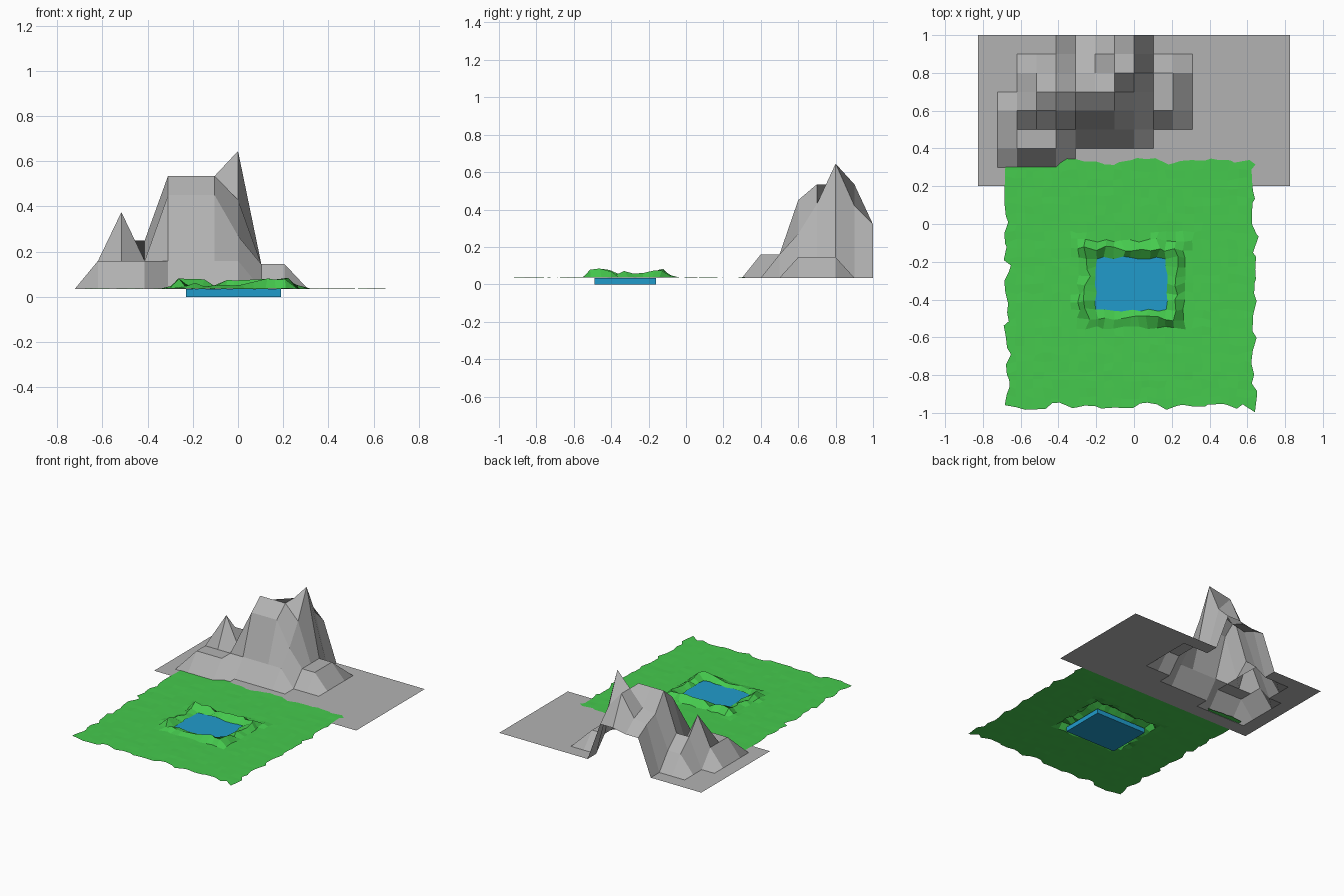
import bpy, bmesh, random

if "Cube" in bpy.data.objects:
    bpy.data.objects.remove(bpy.data.objects["Cube"])

random.seed(7)
BASE = 0.035


def material(name, rgb):
    m = bpy.data.materials.new(name)
    m.diffuse_color = (*rgb, 1)
    m.use_nodes = True
    m.node_tree.nodes["Principled BSDF"].inputs["Base Color"].default_value = m.diffuse_color
    return m


def finish(bm, name, mat):
    me = bpy.data.meshes.new(name)
    bm.to_mesh(me)
    bm.free()
    me.materials.append(mat)
    ob = bpy.data.objects.new(name, me)
    bpy.context.collection.objects.link(ob)
    return ob


def sheet(nx, ny, point, skip=lambda i, j: False):
    """Grid of quads whose corners come from point(i, j)."""
    bm = bmesh.new()
    vs = [[bm.verts.new(point(i, j)) for i in range(nx + 1)] for j in range(ny + 1)]
    for j in range(ny):
        for i in range(nx):
            if not skip(i, j):
                bm.faces.new((vs[j][i], vs[j][i + 1], vs[j + 1][i + 1], vs[j + 1][i]))
    loose = [v for v in bm.verts if not v.link_faces]
    bmesh.ops.delete(bm, geom=loose, context='VERTS')
    return bm


rock = material("rock grey", (0.45, 0.45, 0.45))
grass = material("grass green", (0.06, 0.59, 0.075))
blue = material("water blue", (0.015, 0.33, 0.60))

# Mountain: 16 x 8 grid with raised points; row -> (first column, heights)
heights = {
    2: (2, (.16, .16, .16)),
    3: (2, (.16, .16, .16, .16, .16, .16, .16)),
    4: (2, (.16, .375, .16, .45, .45, .45, .27, .145, .145)),
    5: (3, (.25, .25, .535, .535, .535, .43, .145, .145)),
    6: (3, (.16, .16, .40, .42, .535, .645, .145, .145)),
    7: (5, (.36, .38, .535, .42)),
    8: (5, (.30, .30, .32, .32)),
}


def mountain_point(i, j):
    first, row = heights.get(j, (0, ()))
    k = i - first
    z = row[k] if 0 <= k < len(row) else BASE
    return (-.825 + 1.65 * i / 16, .2 + .1 * j, z)


finish(sheet(16, 8, mountain_point), "mountain", rock)

# Lawn: jittered grid with a pond hole and a ragged raised bank around it
N = 28
I0, I1, J0, J1 = 10, 18, 11, 17


def lawn_point(i, j):
    x = -.67 + 1.31 * i / N
    y = -.965 + 1.295 * j / N
    z = BASE + .002 + random.uniform(-.001, .001)
    jit = .010
    if i in (0, N) or j in (0, N):
        jit = .02
    d = max(I0 - i, i - I1, J0 - j, j - J1)      # rings away from the hole
    if d == 0:
        z = BASE + random.uniform(0, .008)
        jit = .007
    elif d == 1:
        z = BASE + random.uniform(.012, .05)
        jit = .018
    elif d == 2 and random.random() < .15:
        z = BASE + random.uniform(.005, .02)
    if j == 0 and i == N:
        return (x, -.997, z)
    return (x + random.uniform(-jit, jit), y + random.uniform(-jit, jit), z)


finish(sheet(N, N, lawn_point,
             lambda i, j: I0 <= i < I1 and J0 <= j < J1), "lawn", grass)

# Pond: shallow closed block of water under the hole
bm = bmesh.new()
bmesh.ops.create_cube(bm, size=1)
for v in bm.verts:
    v.co = (-.02 + v.co.x * .42, -.325 + v.co.y * .33, (v.co.z + .5) * .034)
finish(bm, "pond_water", blue)
